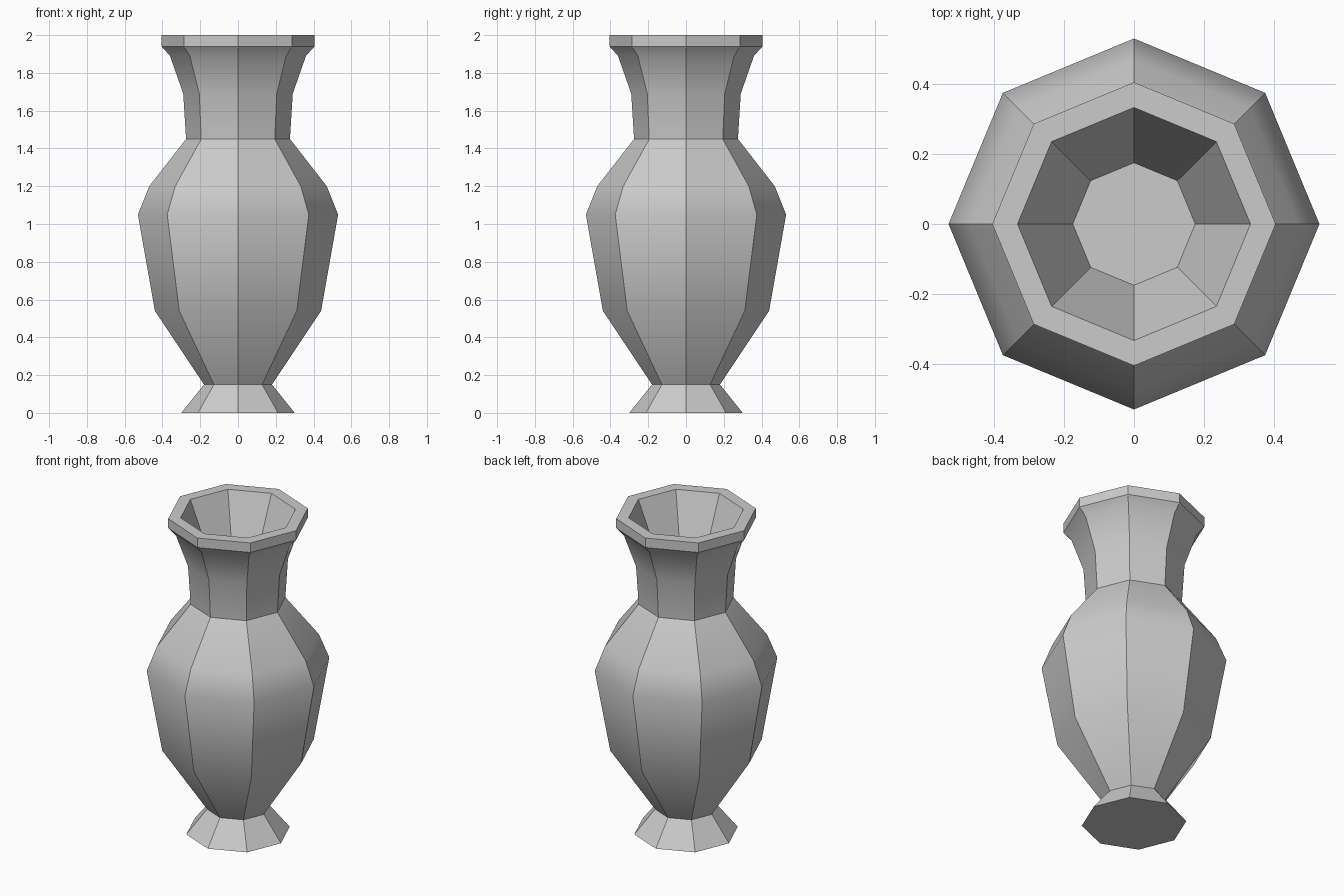
import bpy, bmesh
from math import cos, sin, pi, radians

if "Cube" in bpy.data.objects:
    bpy.data.objects.remove(bpy.data.objects["Cube"])

SIDES = 8

# Radius / height profile: foot, body, neck, rim, then down the inside
profile = [
    (0.30, 0.00), (0.18, 0.15),
    (0.44, 0.54), (0.53, 1.05), (0.47, 1.20), (0.275, 1.45),
    (0.29, 1.69), (0.36, 1.89),
    (0.405, 1.94), (0.405, 2.00),
    (0.333, 2.00), (0.175, 1.62),
]

# Vase: stacked octagon rings bridged with quads
bm = bmesh.new()
rings = [[bm.verts.new((r * cos(2 * pi * i / SIDES), r * sin(2 * pi * i / SIDES), z))
          for i in range(SIDES)] for r, z in profile]
for low, high in zip(rings, rings[1:]):
    for i in range(SIDES):
        j = (i + 1) % SIDES
        bm.faces.new((low[i], low[j], high[j], high[i]))

# Underside and inner floor
bm.faces.new(rings[0][::-1])
bm.faces.new(rings[-1])

mesh = bpy.data.meshes.new("vase")
bm.to_mesh(mesh)
bm.free()
vase = bpy.data.objects.new("vase", mesh)
bpy.context.collection.objects.link(vase)

# Soft shading along the profile, crisp facet edges
bpy.context.view_layer.objects.active = vase
vase.select_set(True)
bpy.ops.object.shade_smooth_by_angle(angle=radians(30))
